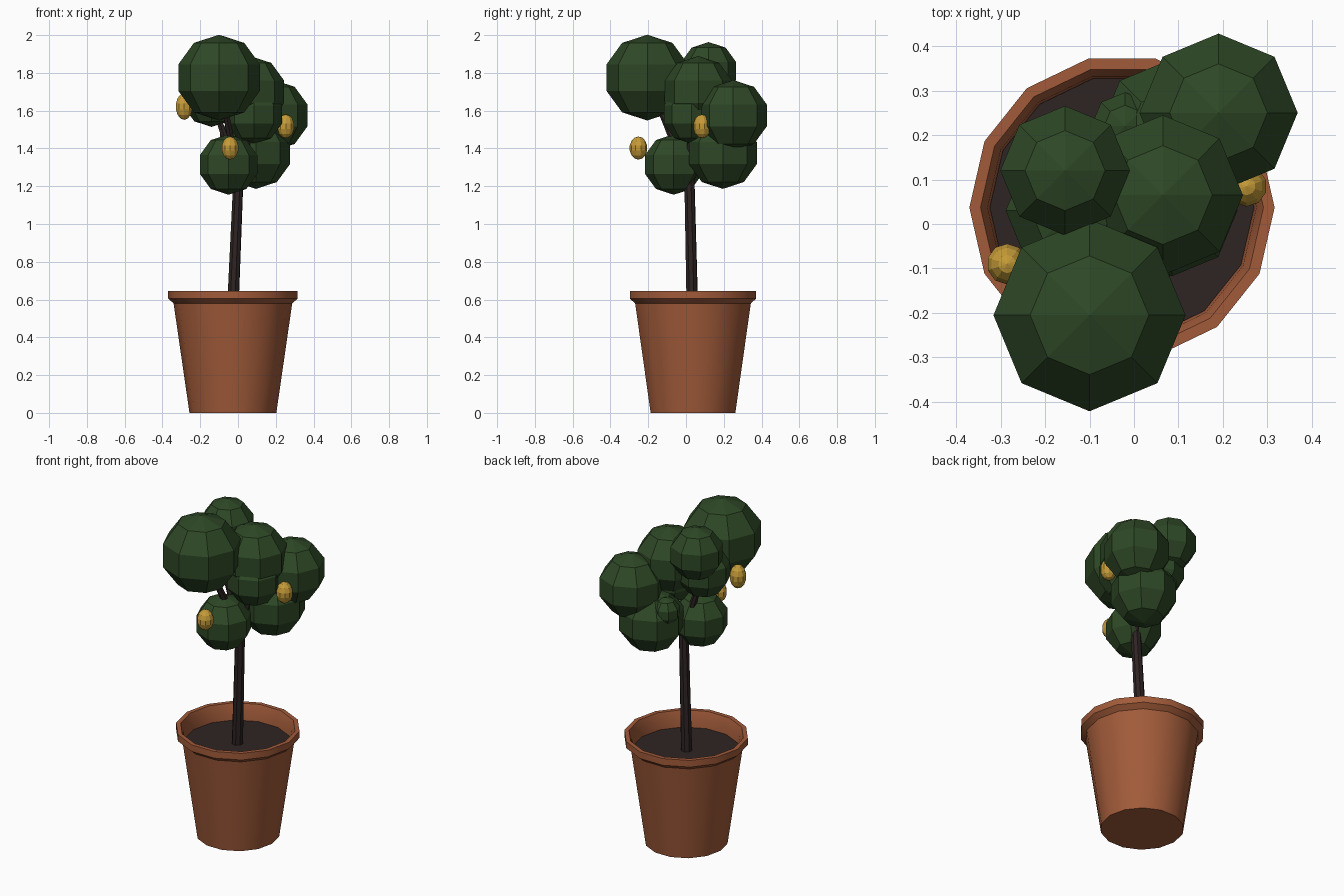
import bpy, bmesh
from math import cos, sin, pi
from mathutils import Vector

if "Cube" in bpy.data.objects:
    bpy.data.objects.remove(bpy.data.objects["Cube"], do_unlink=True)


def material(name, rgb):
    m = bpy.data.materials.new(name)
    m.use_nodes = True
    m.diffuse_color = (*rgb, 1)
    bsdf = next(n for n in m.node_tree.nodes if n.type == 'BSDF_PRINCIPLED')
    bsdf.inputs["Base Color"].default_value = (*rgb, 1)
    return m


TERRACOTTA = material("terracotta", (0.36, 0.105, 0.042))
EARTH = material("dark earth", (0.028, 0.017, 0.017))
LEAF = material("leaf green", (0.027, 0.064, 0.019))
FRUIT = material("golden fruit", (0.56, 0.33, 0.04))


def add_object(name, bm, mat, location=(0, 0, 0), smooth=False):
    bmesh.ops.recalc_face_normals(bm, faces=bm.faces)
    mesh = bpy.data.meshes.new(name)
    bm.to_mesh(mesh)
    bm.free()
    mesh.materials.append(mat)
    ob = bpy.data.objects.new(name, mesh)
    ob.location = location
    bpy.context.collection.objects.link(ob)
    if smooth:
        bpy.ops.object.select_all(action='DESELECT')
        ob.select_set(True)
        bpy.context.view_layer.objects.active = ob
        bpy.ops.object.shade_smooth_by_angle()
    return ob


def lathe(name, profile, sides, mat, location, smooth=False):
    """Revolve (radius, height) points and close both ends."""
    bm = bmesh.new()
    rings = [[bm.verts.new((r * cos(2 * pi * i / sides), r * sin(2 * pi * i / sides), z))
              for i in range(sides)] for r, z in profile]
    for a, b in zip(rings, rings[1:]):
        for i in range(sides):
            j = (i + 1) % sides
            bm.faces.new((a[i], a[j], b[j], b[i]))
    bm.faces.new(rings[0])
    bm.faces.new(rings[-1])
    return add_object(name, bm, mat, location, smooth)


def ball(name, center, radius, mat, segments=8, rings=5, stretch=1):
    bm = bmesh.new()
    bmesh.ops.create_uvsphere(bm, u_segments=segments, v_segments=rings, radius=radius)
    bmesh.ops.scale(bm, vec=(1, 1, stretch), verts=bm.verts)
    return add_object(name, bm, mat, center)


def limb(name, start, end, r1, r2, sides=8):
    start, end = Vector(start), Vector(end)
    axis = end - start
    ob = lathe(name, [(r1, 0), (r2, axis.length)], sides, EARTH, start, True)
    ob.rotation_mode = 'QUATERNION'
    ob.rotation_quaternion = axis.to_track_quat('Z', 'Y')
    return ob


# Pot with flared rim and recessed soil
POT = (-0.027, 0.037, 0)
lathe("pot", [(0.23, 0), (0.314, 0.58), (0.343, 0.605), (0.343, 0.645),
              (0.318, 0.645), (0.302, 0.6), (0.296, 0.53)], 14, TERRACOTTA, POT, True)
lathe("soil", [(0.295, 0.535), (0.297, 0.55)], 14, EARTH, POT)

# Leaning trunk and branches reaching into the foliage
FORK = (0.002, 0.018, 1.24)
limb("trunk", (-0.028, 0.034, 0.54), FORK, 0.032, 0.028)

foliage = [
    ((-0.10, -0.205, 1.775), 0.227),
    ((0.065, 0.065, 1.70), 0.189),
    ((0.19, 0.25, 1.575), 0.187),
    ((-0.155, 0.12, 1.81), 0.153),
    ((-0.05, -0.065, 1.315), 0.16),
    ((0.095, 0.195, 1.375), 0.189),
    ((-0.14, 0.03, 1.67), 0.156),
    ((0.085, 0.03, 1.58), 0.155),
    ((-0.02, 0.22, 1.46), 0.08),
]
for n, (center, radius) in enumerate(foliage, 1):
    ball(f"foliage_{n}", center, radius, LEAF)
for n in (1, 3, 7, 8):
    limb(f"branch_{n}", FORK, foliage[n - 1][0], 0.024, 0.014, 6)

# Hanging fruit
for n, (center, stretch) in enumerate([((-0.285, -0.09, 1.622), 1.5),
                                       ((0.253, 0.085, 1.517), 1.35),
                                       ((-0.042, -0.252, 1.402), 1.3)], 1):
    ball(f"fruit_{n}", center, 0.047, FRUIT, 10, 7, stretch)
